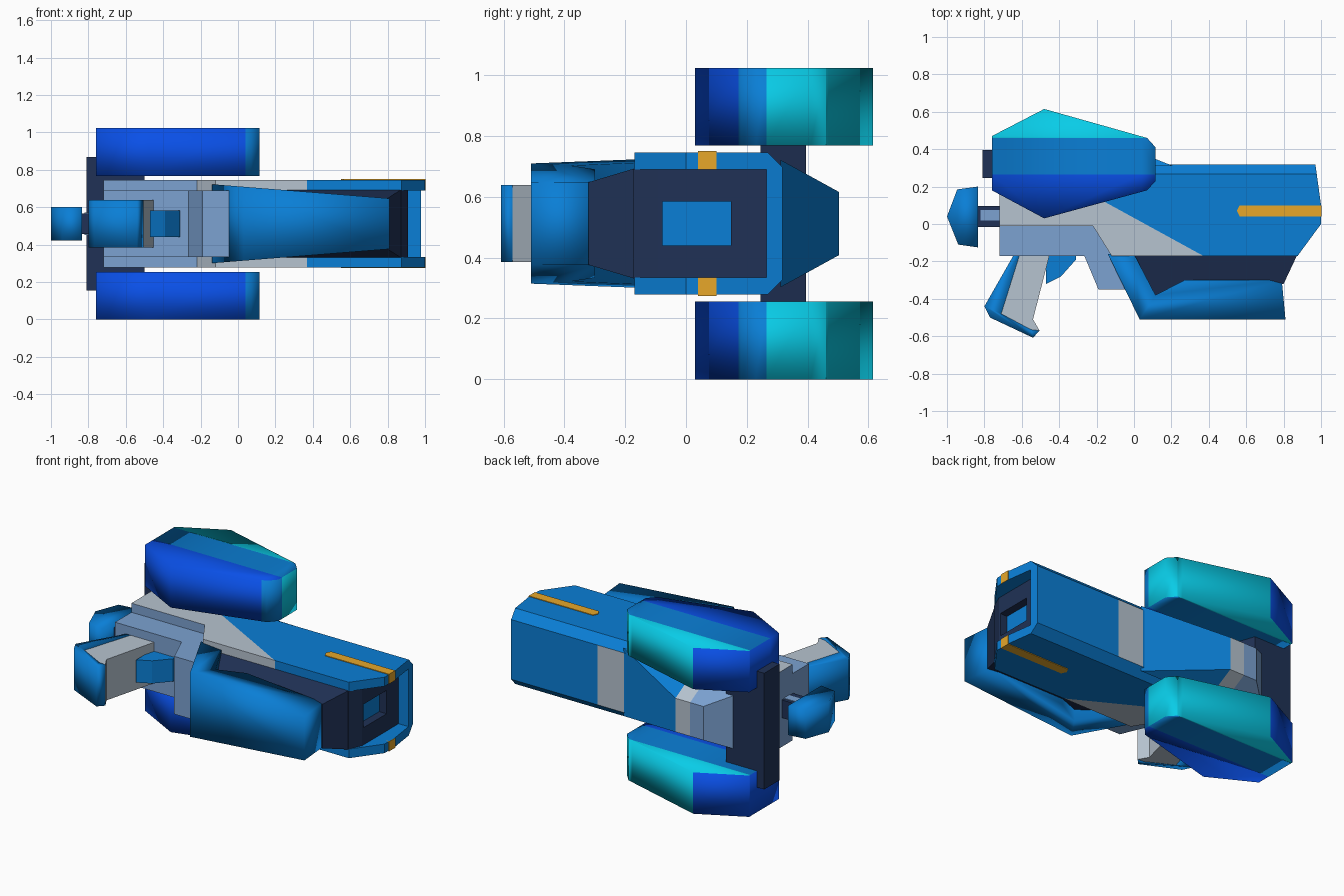
import bpy, bmesh
from mathutils import Vector

cube = bpy.data.objects.get("Cube")
if cube:
    bpy.data.objects.remove(cube, do_unlink=True)

MID = 0.512  # height of the symmetry plane


def material(name, rgb):
    m = bpy.data.materials.new(name)
    m.use_nodes = True
    m.diffuse_color = (*rgb, 1)
    bsdf = next(n for n in m.node_tree.nodes if n.type == "BSDF_PRINCIPLED")
    bsdf.inputs["Base Color"].default_value = (*rgb, 1)
    return m


BLUE = material("mid blue", (0.003, 0.21, 0.67))
ROYAL = material("royal blue", (0.003, 0.085, 0.86))
CYAN = material("cyan", (0.003, 0.68, 0.90))
NAVY = material("navy", (0.014, 0.031, 0.092))
SILVER = material("silver", (0.47, 0.55, 0.63))
STEEL = material("steel blue", (0.20, 0.36, 0.64))
GOLD = material("gold", (0.86, 0.42, 0.025))


def prism(name, outline, half, mat, z=MID, chamfer=None, cuts=(), rule=None, smooth=False):
    """Outline in x, y spread to both sides of height z; half may be a function."""
    width = half if callable(half) else (lambda x, y: half)
    bm = bmesh.new()
    low = [bm.verts.new((x, y, z - width(x, y))) for x, y in outline]
    high = [bm.verts.new((x, y, z + width(x, y))) for x, y in outline]
    bm.faces.new(low)
    bm.faces.new(high)
    for i in range(len(outline)):
        j = (i + 1) % len(outline)
        bm.faces.new((low[i], low[j], high[j], high[i]))
    bmesh.ops.recalc_face_normals(bm, faces=bm.faces[:])
    # chamfer: offset and a test on the rim edge midpoint
    if chamfer:
        offset, test = chamfer
        edges = [e for e in bm.edges
                 if abs(e.verts[0].co.z - e.verts[1].co.z) < 1e-5
                 and test((e.verts[0].co + e.verts[1].co) / 2)]
        bmesh.ops.bevel(bm, geom=edges, offset=offset, segments=1, affect="EDGES")
    # cuts: planes that split faces along colour borders
    for co, no in cuts:
        bmesh.ops.bisect_plane(bm, geom=bm.verts[:] + bm.edges[:] + bm.faces[:],
                               plane_co=Vector((*co, 0)), plane_no=Vector((*no, 0)))
    bm.normal_update()
    mats = mat if isinstance(mat, list) else [mat]
    for f in bm.faces:
        f.smooth = smooth
        if rule:
            f.material_index = mats.index(rule(f.calc_center_median(), f.normal))
    mesh = bpy.data.meshes.new(name)
    bm.to_mesh(mesh)
    bm.free()
    for m in mats:
        mesh.materials.append(m)
    ob = bpy.data.objects.new(name, mesh)
    bpy.context.collection.objects.link(ob)
    return ob


def box(x0, x1, y0, y1):
    return [(x0, y0), (x1, y0), (x1, y1), (x0, y1)]


def carve(ob, name, outline, half):
    """Cut a pocket out of an object with a hidden prism."""
    cutter = prism(name, outline, half, ob.data.materials[0])
    cutter.hide_render = True
    cutter.display_type = "WIRE"
    mod = ob.modifiers.new(name, "BOOLEAN")
    mod.operation = "DIFFERENCE"
    mod.object = cutter
    mod.solver = "EXACT"


# Main shell, silver at the rear lower side with a band across the back
def shell_rule(c, n):
    if n.y > 0.9:
        if 0.2 < c.x < 0.38:
            return SILVER
        return BLUE if c.x > -0.2 else STEEL
    if n.y > 0.5:
        return BLUE
    if n.x < -0.9 or (n.y < -0.9 and c.x < -0.2):
        return STEEL
    return SILVER if 0.23 * c.x + 0.42 * (c.y + 0.17) < 0.085 else BLUE


shell = prism("main_shell",
              [(-0.72, -0.01), (-0.22, -0.01), (-0.12, -0.17), (0.875, -0.17),
               (1.0, 0.0), (1.0, 0.1), (0.97, 0.318), (-0.72, 0.318)],
              0.234, [BLUE, SILVER, STEEL],
              chamfer=(0.05, lambda p: p.y > 0.3),
              cuts=[((0.37, -0.17), (0.23, 0.42)), ((0.2, 0), (1, 0)),
                    ((0.38, 0), (1, 0)), ((-0.2, 0), (1, 0))],
              rule=shell_rule)
carve(shell, "muzzle_cutter", box(0.86, 1.2, -0.4, 0.265), 0.178)

# Inner core with a recessed emitter, and the part below the shell
core = prism("muzzle_core", [(0.5, -0.172), (0.875, -0.172), (0.91, -0.09),
                             (0.91, 0.266), (0.5, 0.266)], 0.179, NAVY)
carve(core, "recess_cutter", box(0.82, 1.2, -0.078, 0.148), 0.072)
prism("emitter_plate", box(0.815, 0.824, -0.078, 0.148), 0.072, GOLD)
prism("under_barrel", [(-0.02, -0.165), (0.873, -0.165), (0.80, -0.32), (0.27, -0.32),
                       (0.115, -0.39)],
      lambda x, y: 0.178 + 0.3 * (y + 0.18), NAVY)

# Gold stripes along both sides, folded over the front edge
for side, label in ((1, "upper"), (-1, "lower")):
    prism(label + "_stripe",
          [(0.55, 0.07), (0.565, 0.10), (1.003, 0.10), (1.003, 0.04), (0.565, 0.04)],
          0.03, GOLD, z=MID + side * 0.208)

# Forend, narrowing toward the muzzle
prism("forend", [(-0.14, -0.16), (0.0, -0.16), (0.115, -0.38), (0.27, -0.30),
                 (0.79, -0.30), (0.81, -0.51), (0.03, -0.51)],
      lambda x, y: 0.2 - 0.08 * x, BLUE, smooth=True)

# Rear receiver and the block in front of the trigger
prism("receiver", box(-0.72, -0.1, -0.17, 0.1), 0.178, STEEL)
prism("trigger_block", [(-0.27, -0.16), (-0.19, -0.35), (-0.04, -0.35), (-0.04, -0.16)],
      0.178, STEEL)

# Raised hump between the canisters
prism("top_hump", [(0.21, 0.31), (-0.28, 0.503), (-0.47, 0.503), (-0.70, 0.31)],
      lambda x, y: 0.21 - 0.55 * (y - 0.31), [BLUE, SILVER, STEEL],
      cuts=[((-0.28, 0), (1, 0)), ((-0.38, 0), (1, 0))],
      rule=lambda c, n: BLUE if c.x > -0.28 else SILVER if c.x > -0.38 else STEEL)


# Canisters on both sides and the bracket that carries them
def canister_rule(c, n):
    if abs(n.z) > 0.9:
        return CYAN if c.y > 0.46 else BLUE if c.y > 0.265 else ROYAL
    if n.y > 0.1 or n.x > 0.9:
        return CYAN if c.x > -0.48 and c.y > 0.265 else BLUE if c.x > 0 else ROYAL
    return BLUE if c.x > 0.04 else ROYAL


for label, z in (("lower", 0.1275), ("upper", 0.8955)):
    prism(label + "_canister",
          [(-0.76, 0.18), (-0.48, 0.03), (0.07, 0.18), (0.115, 0.23), (0.115, 0.41),
           (0.07, 0.46), (-0.48, 0.615), (-0.76, 0.47)],
          0.1275, [BLUE, ROYAL, CYAN], z=z,
          cuts=[((0, 0.46), (0, 1)), ((0, 0.265), (0, 1)), ((0.04, 0), (1, 0))],
          rule=canister_rule, smooth=True)
prism("canister_bracket", [(-0.81, 0.245), (-0.5, 0.245), (-0.55, 0.395), (-0.81, 0.395)],
      0.358, NAVY)

# Rear knob on its shaft
prism("knob_shaft", box(-0.85, -0.70, -0.015, 0.095), 0.055, NAVY)
prism("shaft_inlay", box(-0.82, -0.72, 0.02, 0.075), 0.059, STEEL)
prism("rear_knob", [(-1.0, 0.04), (-0.945, 0.185), (-0.835, 0.2), (-0.835, -0.125),
                    (-0.94, -0.11)], 0.09, BLUE, smooth=True)

# Grip with a blue back strap and butt
prism("grip", [(-0.61, -0.16), (-0.45, -0.16), (-0.54, -0.51), (-0.505, -0.57),
               (-0.55, -0.565), (-0.71, -0.48)], 0.126, SILVER)
prism("grip_back", [(-0.64, -0.16), (-0.61, -0.16), (-0.71, -0.48), (-0.55, -0.565),
                    (-0.505, -0.57), (-0.54, -0.608), (-0.77, -0.50), (-0.80, -0.44)],
      0.126, BLUE, smooth=True)

# Trigger
prism("trigger", [(-0.47, -0.16), (-0.31, -0.16), (-0.31, -0.19), (-0.39, -0.28),
                  (-0.47, -0.32)], 0.07, BLUE)
